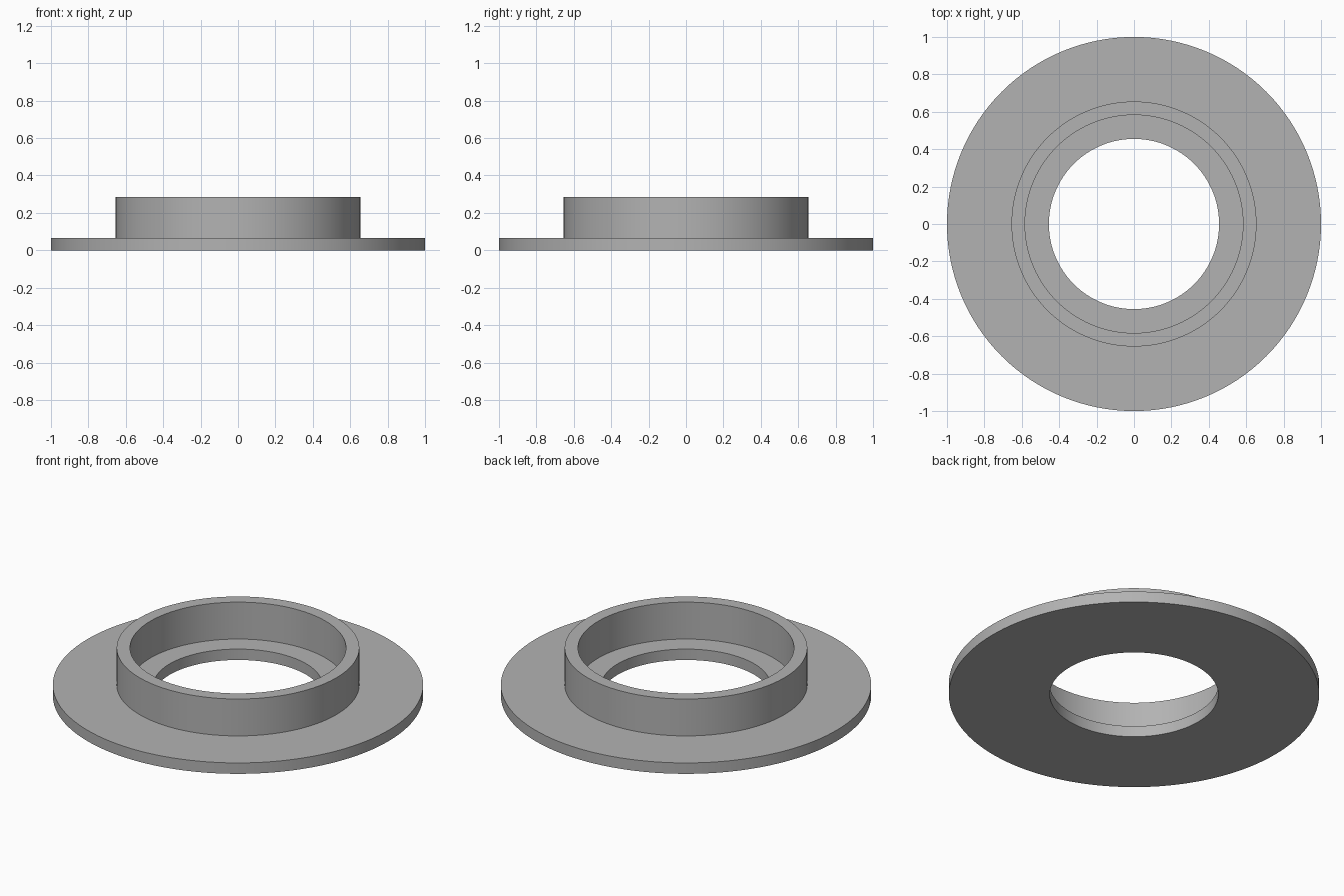
import bpy, bmesh, math

if "Cube" in bpy.data.objects:
    bpy.data.objects.remove(bpy.data.objects["Cube"], do_unlink=True)

SEGMENTS = 128
FLANGE_TOP, COLLAR_TOP = 0.065, 0.285
HOLE, BORE, COLLAR, RIM = 0.455, 0.583, 0.655, 1.0

grey = bpy.data.materials.new("plain grey")
grey.use_nodes = True
colour = (0.45, 0.45, 0.45, 1)
grey.diffuse_color = colour
grey.node_tree.nodes["Principled BSDF"].inputs["Base Color"].default_value = colour

# Closed cross-section of flange and raised collar, as (radius, height)
profile = [(HOLE, 0), (RIM, 0), (RIM, FLANGE_TOP), (COLLAR, FLANGE_TOP),
           (COLLAR, COLLAR_TOP), (BORE, COLLAR_TOP), (BORE, FLANGE_TOP),
           (HOLE, FLANGE_TOP)]

# Spin the section around the vertical axis
bm = bmesh.new()
verts = [bm.verts.new((r, 0, z)) for r, z in profile]
edges = [bm.edges.new((v, verts[i - 1])) for i, v in enumerate(verts)]
bmesh.ops.spin(bm, geom=verts + edges, cent=(0, 0, 0), axis=(0, 0, 1),
               angle=math.tau, steps=SEGMENTS, use_merge=False)
bmesh.ops.remove_doubles(bm, verts=bm.verts[:], dist=0.0001)
bmesh.ops.recalc_face_normals(bm, faces=bm.faces[:])
mesh = bpy.data.meshes.new("flanged_collar")
bm.to_mesh(mesh)
bm.free()

ring = bpy.data.objects.new("flanged_collar", mesh)
bpy.context.collection.objects.link(ring)
mesh.materials.append(grey)

# Smooth round walls with sharp rims
bpy.ops.object.select_all(action="DESELECT")
ring.select_set(True)
bpy.context.view_layer.objects.active = ring
bpy.ops.object.shade_smooth_by_angle(angle=math.radians(30))
